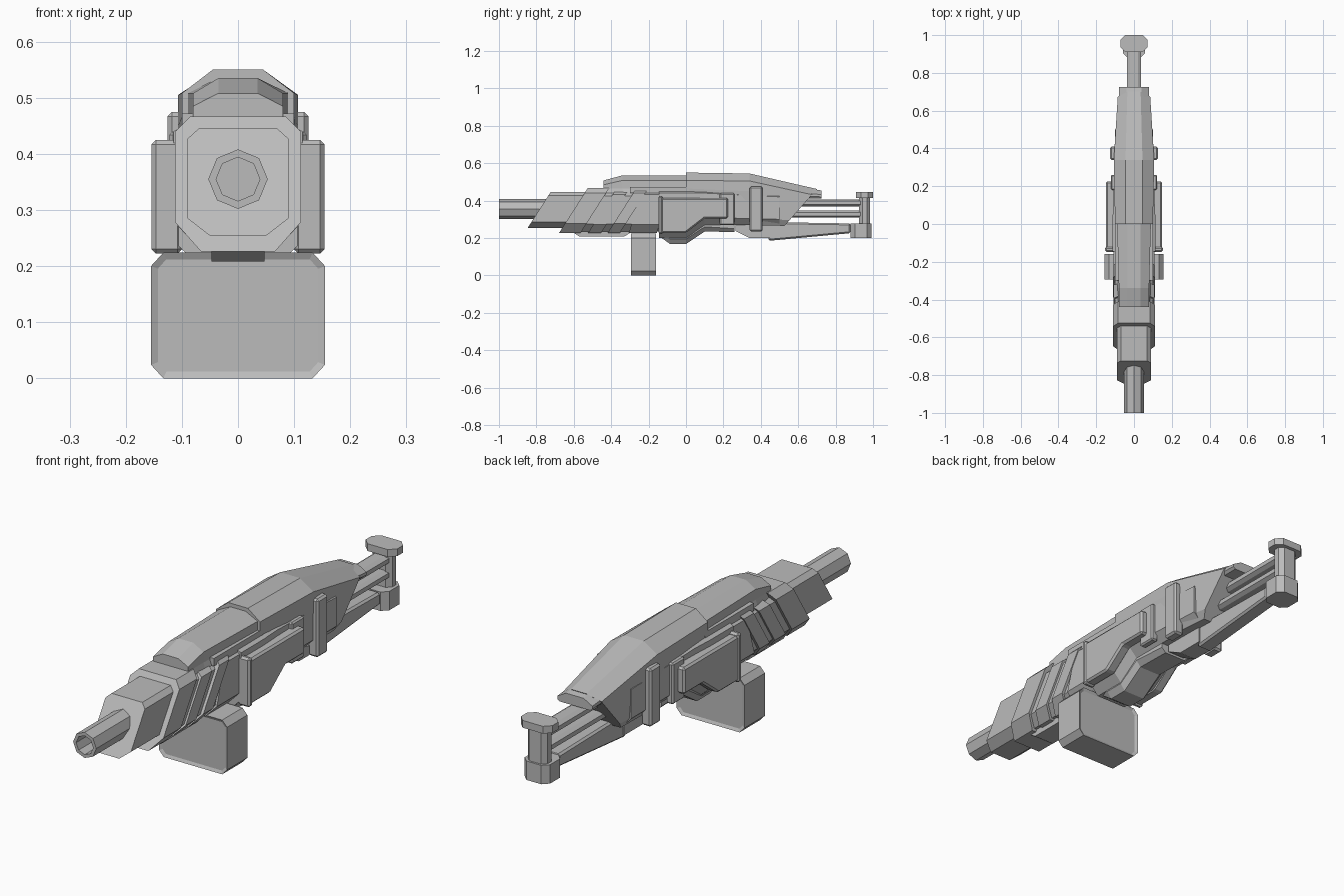
import bpy, bmesh, math

cube = bpy.data.objects.get("Cube")
if cube:
    bpy.data.objects.remove(cube, do_unlink=True)

grey = bpy.data.materials.new("plain grey")
grey.use_nodes = True
grey.diffuse_color = (0.5, 0.5, 0.5, 1)
bsdf = grey.node_tree.nodes["Principled BSDF"]
bsdf.inputs["Base Color"].default_value = (0.5, 0.5, 0.5, 1)
bsdf.inputs["Roughness"].default_value = 0.7


def finish(name, bm, bevel=0):
    bmesh.ops.recalc_face_normals(bm, faces=bm.faces)
    mesh = bpy.data.meshes.new(name)
    bm.to_mesh(mesh)
    bm.free()
    mesh.materials.append(grey)
    obj = bpy.data.objects.new(name, mesh)
    bpy.context.scene.collection.objects.link(obj)
    if bevel:
        mod = obj.modifiers.new("edge chamfer", "BEVEL")
        mod.width, mod.segments = bevel, 1
    return obj


def skin(name, rings, bevel=0):
    """Join equal rings of points and close both ends."""
    bm = bmesh.new()
    loops = [[bm.verts.new(p) for p in ring] for ring in rings]
    for a, b in zip(loops, loops[1:]):
        for i in range(len(a)):
            j = (i + 1) % len(a)
            bm.faces.new((a[i], a[j], b[j], b[i]))
    bm.faces.new(loops[0])
    bm.faces.new(loops[-1])
    return finish(name, bm, bevel)


def octo(y, top, side, base, slope=0):
    """Symmetric eight-sided section: top (w, z), side (w, high, low), base (w, z)."""
    half = [top, (side[0], side[1]), (side[0], side[2]), base]
    outline = half + [(-w, z) for w, z in reversed(half)]
    return [(w, y + slope * (z - 0.28), z) for w, z in outline]


def prism(name, outline, x0, x1, bevel=0):
    """Side outline in (y, z), extruded across x."""
    return skin(name, [[(x, y, z) for y, z in outline] for x in (x0, x1)], bevel)


def rect(y0, y1, z0, z1):
    return [(y0, z0), (y1, z0), (y1, z1), (y0, z1)]


def pair(name, outline, x0, x1, bevel=0):
    prism("left_" + name, outline, x0, x1, bevel)
    prism("right_" + name, outline, -x1, -x0, bevel)


def ring(y, r, z=0.355, n=8):
    return [(r * math.sin(math.tau * i / n), y, z + r * math.cos(math.tau * i / n))
            for i in range(n)]


def upright(name, z0, z1, w, y0, y1, cut):
    """Vertical post with cut corners."""
    pts = [(w - cut, y0), (w, y0 + cut), (w, y1 - cut), (w - cut, y1)]
    pts += [(-x, y) for x, y in reversed(pts)]
    return skin(name, [[(x, y, z) for x, y in pts] for z in (z0, z1)])


# Hollow barrel
skin("barrel", [ring(-0.65, .053), ring(-1, .053), ring(-1, .039), ring(-0.85, .039)])

# Slanted nose and ribbed handguard
nose = ((.07, .445), (.09, .427, .285), (.05, .254))
skin("nose_block", [octo(-.83, *nose, slope=.64), octo(-.5, *nose, slope=.64)])
core = ((.075, .447), (.1, .425, .275), (.06, .235))
skin("handguard_core", [octo(-.62, *core, slope=.64), octo(-.1, *core)])
rib = ((.085, .467), (.112, .44, .278), (.066, .226))
rib_low = ((.08, .45), (.108, .432, .272), (.066, .228))
for i, (y0, y1, shape) in enumerate([(-.645, -.53, rib), (-.49, -.42, rib_low),
                                     (-.385, -.32, rib), (-.29, -.14, rib_low)]):
    slope = .64 if i < 3 else .3
    skin(f"handguard_rib_{i + 1}",
         [octo(y0, *shape, slope=slope), octo(y1, *shape, slope=slope)])
prism("handguard_underside", [(-.62, .24), (-.57, .208), (-.33, .208), (-.28, .24)],
      -.047, .047)

# Central body, dropping ahead of the grip area and rising behind it
skin("central_body", [
    octo(-.145, (.08, .46), (.115, .44, .245), (.07, .2)),
    octo(0, (.08, .46), (.115, .44, .245), (.07, .2)),
    octo(.1, (.08, .46), (.11, .44, .31), (.07, .27)),
    octo(.5, (.07, .44), (.1, .42, .3), (.07, .268))])
skin("belly", [
    octo(-.13, (.06, .24), (.07, .23, .22), (.055, .2)),
    octo(-.085, (.06, .24), (.07, .23, .195), (.05, .168)),
    octo(0, (.06, .24), (.07, .23, .195), (.05, .168)),
    octo(.1, (.06, .3), (.07, .29, .26), (.05, .235)),
    octo(.26, (.06, .3), (.07, .29, .25), (.05, .232))])

# Top covers
skin("front_top_cover", [
    octo(-.44, (.035, .508), (.08, .485, .465), (.08, .44)),
    octo(-.34, (.035, .535), (.08, .508, .465), (.09, .44)),
    octo(.02, (.035, .535), (.09, .508, .465), (.095, .44))])
skin("middle_top_cover", [
    octo(0, (.045, .55), (.1, .508, .465), (.095, .42)),
    octo(.34, (.045, .545), (.107, .505, .45), (.105, .4))])
pair("cover_rail", rect(-.3, .02, .44, .472), .075, .1)
skin("rear_cover", [
    octo(.34, (.045, .545), (.107, .505, .31), (.08, .27)),
    octo(.54, (.035, .462), (.086, .432, .295), (.07, .265), slope=.88)])
skin("rear_collar", [
    octo(.64, (.04, .468), (.08, .44, .425), (.07, .412)),
    octo(.725, (.04, .454), (.08, .432, .42), (.07, .412))])

# Side panels and straps
pair("side_panel", [(-.14, .228), (0, .228), (.1, .305), (.225, .305),
                    (.225, .415), (-.14, .415)], .1, .149, .008)
pair("panel_front_frame", rect(-.147, -.122, .222, .425), .1, .154, .008)
pair("panel_rear_band", rect(.18, .26, .27, .44), .09, .122, .006)
pair("rear_strap", rect(.34, .41, .235, .475), .08, .126, .008)

# Wide box magazine with recessed end panels
bm = bmesh.new()
section = ((.133, .224), (.155, .2, .024), (.133, 0))
a, b = [[bm.verts.new(p) for p in octo(y, *section)] for y in (-.293, -.16)]
for i in range(8):
    j = (i + 1) % 8
    bm.faces.new((a[i], a[j], b[j], b[i]))
ends = [bm.faces.new(list(reversed(a))), bm.faces.new(b)]
bmesh.ops.recalc_face_normals(bm, faces=bm.faces)
bmesh.ops.inset_individual(bm, faces=ends, thickness=.013, depth=-.006)
finish("magazine", bm)

# Trigger guard and stock
prism("trigger_guard", [(.265, .28), (.265, .238), (.34, .2), (.46, .2), (.46, .28)],
      -.04, .04)
prism("lower_stock", [(.44, .185), (.88, .226), (.88, .278), (.45, .285)], -.035, .035, .008)
for name, z in (("upper_stock_rod", .388), ("lower_stock_rod", .328)):
    skin(name, [octo(y, (.02, z + .019), (.036, z + .009, z - .009), (.02, z - .019))
                for y in (.45, .95)])
upright("butt_post", .25, .43, .045, .925, .985, .018)
upright("butt_top_cap", .415, .445, .072, .91, 1, .026)
upright("butt_bottom_cap", .2, .278, .058, .88, .993, .024)
